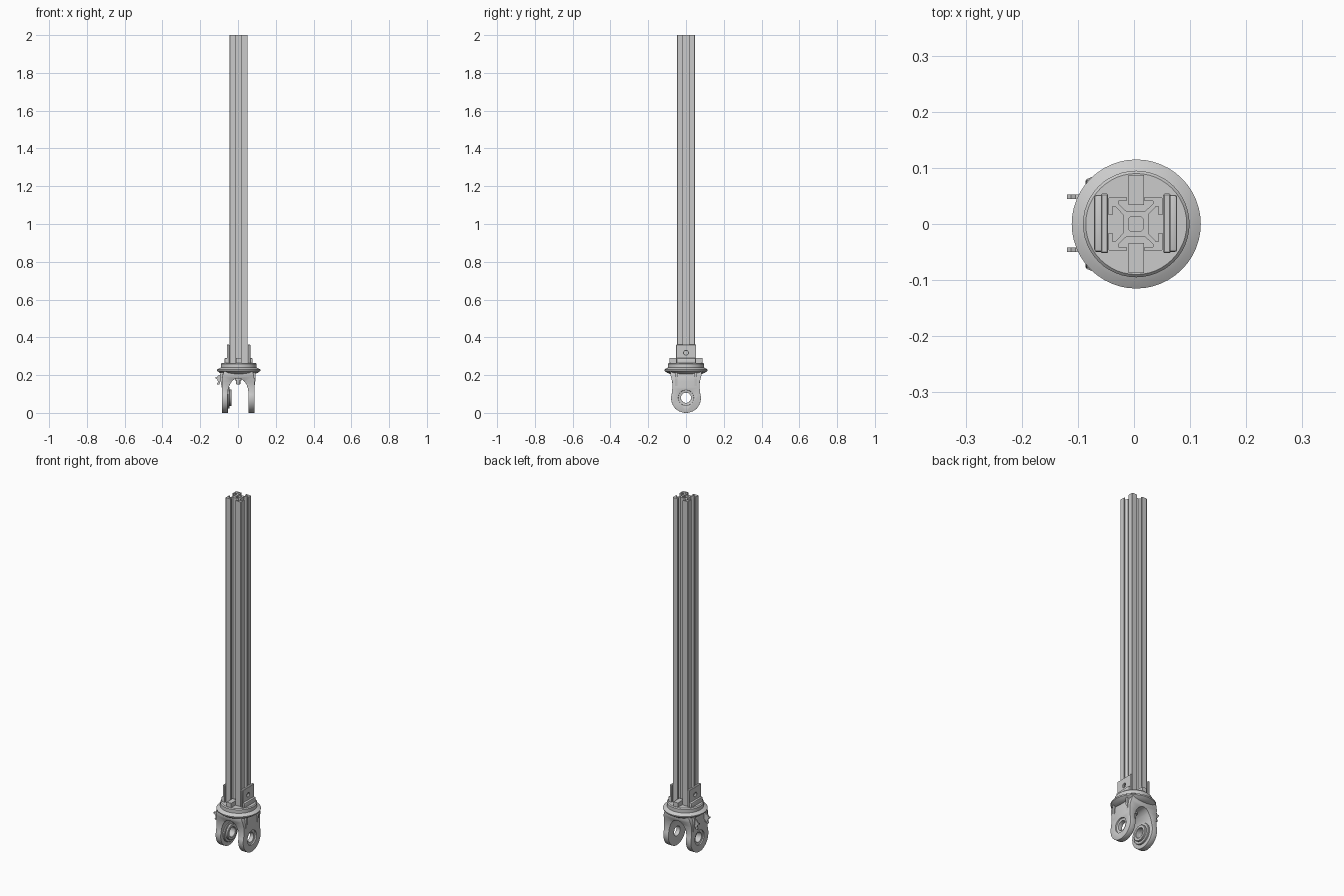
import bpy, bmesh, math
from mathutils import Vector

if "Cube" in bpy.data.objects:
    bpy.data.objects.remove(bpy.data.objects["Cube"])

CX = 0.003  # shared vertical axis of post and collar


def finish(name, bm, smooth=True):
    bmesh.ops.recalc_face_normals(bm, faces=bm.faces)
    me = bpy.data.meshes.new(name)
    bm.to_mesh(me)
    bm.free()
    ob = bpy.data.objects.new(name, me)
    bpy.context.collection.objects.link(ob)
    if smooth:
        activate(ob)
        bpy.ops.object.shade_smooth_by_angle(angle=math.radians(35))
    return ob


def activate(ob):
    bpy.ops.object.select_all(action='DESELECT')
    ob.select_set(True)
    bpy.context.view_layer.objects.active = ob


def prism(name, pts, axis, lo, hi, smooth=False):
    """Extrude a 2D outline along an axis."""
    place = {'X': lambda p, t: (t, p[0], p[1]),
             'Y': lambda p, t: (p[0], t, p[1]),
             'Z': lambda p, t: (p[0], p[1], t)}[axis]
    bm = bmesh.new()
    a = [bm.verts.new(place(p, lo)) for p in pts]
    b = [bm.verts.new(place(p, hi)) for p in pts]
    bm.faces.new(a)
    bm.faces.new(b)
    for i in range(len(pts)):
        j = (i + 1) % len(pts)
        bm.faces.new((a[i], a[j], b[j], b[i]))
    return finish(name, bm, smooth)


def circle(cu, cv, r, n=32):
    return [(cu + r * math.cos(2 * math.pi * i / n), cv + r * math.sin(2 * math.pi * i / n))
            for i in range(n)]


def rect(u0, v0, u1, v1):
    return [(u0, v0), (u1, v0), (u1, v1), (u0, v1)]


def boolean(ob, other, op):
    m = ob.modifiers.new(op, 'BOOLEAN')
    m.object, m.operation, m.solver = other, op, 'EXACT'
    activate(ob)
    bpy.ops.object.modifier_apply(modifier=m.name)
    bpy.data.objects.remove(other)


def bevel(ob, width, segments=2):
    m = ob.modifiers.new('bevel', 'BEVEL')
    m.width, m.segments, m.limit_method = width, segments, 'ANGLE'
    m.angle_limit = math.radians(40)
    activate(ob)
    bpy.ops.object.modifier_apply(modifier=m.name)
    bpy.ops.object.shade_smooth_by_angle(angle=math.radians(35))


def lathe(name, prof, cx, n=48):
    bm = bmesh.new()
    rings = [[bm.verts.new((cx + r * math.cos(2 * math.pi * i / n),
                            r * math.sin(2 * math.pi * i / n), z)) for i in range(n)]
             for r, z in prof]
    for p, q in zip(rings, rings[1:]):
        for i in range(n):
            j = (i + 1) % n
            bm.faces.new((p[i], p[j], q[j], q[i]))
    bm.faces.new(rings[0])
    bm.faces.new(rings[-1])
    return finish(name, bm)


# slotted post: one side of the section, turned four times
side = [(.046, .048), (.016, .048), (.016, .041), (.031, .041), (.031, .036), (.017, .023)]
side += [(-x, y) for x, y in reversed(side)]
section = []
for k in range(4):
    c, s = round(math.cos(k * math.pi / 2)), round(math.sin(k * math.pi / 2))
    section += [(CX + x * c - y * s, x * s + y * c) for x, y in side]
post = prism('slotted_post', section, 'Z', .262, 2.0)
h, b = .013, .009
bore = [(CX + x, y) for x, y in
        [(h, -b), (h, b), (b, h), (-b, h), (-h, b), (-h, -b), (-b, -h), (b, -h)]]
boolean(post, prism('bore_cutter', bore, 'Z', .2, 2.1), 'DIFFERENCE')

# collar: tapered flange with a raised disc
lathe('collar', [(.080, .205), (.100, .212), (.114, .222), (.115, .229), (.102, .237),
                 (.095, .240), (.095, .260), (.090, .265)], CX + .001)

# side plates with bolt holes, on a thicker foot
for sgn, label in ((-1, 'left'), (1, 'right')):
    x0, x1 = sorted((CX + sgn * .049, CX + sgn * .062))
    plate = prism(label + '_plate', rect(-.052, .255, .054, .362), 'X', x0, x1)
    boolean(plate, prism('hole_cutter', circle(0, .318, .011, 20), 'X', x0 - .05, x1 + .05),
            'DIFFERENCE')
    bevel(plate, .002, 1)
    f0, f1 = sorted((CX + sgn * .055, CX + sgn * .074))
    foot = prism(label + '_plate_foot', rect(f0, -.050, f1, .052), 'Z', .255, .290)
    bevel(foot, .005)

# key blocks at front and back
for sgn, label in ((-1, 'front'), (1, 'back')):
    y0, y1 = sorted((sgn * .034, sgn * .087))
    prism(label + '_key_block', rect(CX - .013, y0, CX + .015, y1), 'Z', .255, .290)

# fork: arch outline seen from the front, cut to the lug outline seen from the side
outer = [(.076, .220), (.084, .195), (.087, .165), (.087, 0)]
arch = [(x, z) for x, z in outer]
for i in range(21):
    a = math.pi * i / 20
    if i == 0:
        arch.append((.055, 0))
    arch.append((.055 * math.cos(a), .100 + .083 * math.sin(a)))
arch.append((-.055, 0))
arch += [(-x, z) for x, z in reversed(outer)]
fork = prism('fork', [(x + .001, z) for x, z in arch], 'Y', -.12, .12)
LZ, LR = .080, .079
lug = [(-.084, .220), (-.081, .195), (-.073, .165), (-.072, .135)]
for i in range(33):
    a = math.radians(160 + 220 * i / 32)
    lug.append((LR * math.cos(a), LZ - .001 + LR * math.sin(a)))
lug += [(.072, .135), (.073, .165), (.081, .195), (.084, .220)]
boolean(fork, prism('lug_outline', lug, 'X', -.2, .2), 'INTERSECT')
boolean(fork, prism('pin_cutter', circle(0, LZ, .027), 'X', -.2, .2), 'DIFFERENCE')
boolean(fork, prism('right_recess', circle(0, LZ, .041), 'X', .080, .2), 'DIFFERENCE')
boolean(fork, prism('left_recess', circle(0, LZ, .041), 'X', -.2, -.079), 'DIFFERENCE')
bevel(fork, .004, 2)

# stepped bearing rings on the inside of the left lug
for label, r, x1 in (('outer', .058, -.045), ('inner', .044, -.034)):
    ring = prism(label + '_bearing_ring', circle(0, LZ, r), 'X', -.060, x1)
    boolean(ring, prism('ring_cutter', circle(0, LZ, .027), 'X', -.2, .2), 'DIFFERENCE')
    bevel(ring, .002, 1)

# gusset ribs running from the collar down the outside of each lug
for sgn, label in ((-1, 'left'), (1, 'right')):
    for y, where in ((-.052, 'front'), (.052, 'back')):
        rib = [(sgn * x, z) for x, z in
               [(.070, .215), (.094, .215), (.093, .180), (.087, .135), (.070, .135)]]
        prism(f'{label}_{where}_rib', rib, 'Y', y - .006, y + .006)

# centre bolt under the arch
lathe('centre_bolt', [(.009, .150), (.011, .153), (.011, .172), (.018, .172), (.018, .200)],
      .001, 20)

# pair of small hooked clips on the left side
hook = [(-.080, .205), (-.104, .200), (-.112, .188), (-.119, .190), (-.119, .182), (-.109, .176),
        (-.106, .162), (-.112, .156), (-.108, .148), (-.098, .152), (-.094, .165), (-.080, .172)]
for y, where in ((-.046, 'front'), (.049, 'back')):
    prism(where + '_clip', hook, 'Y', y - .004, y + .004)
